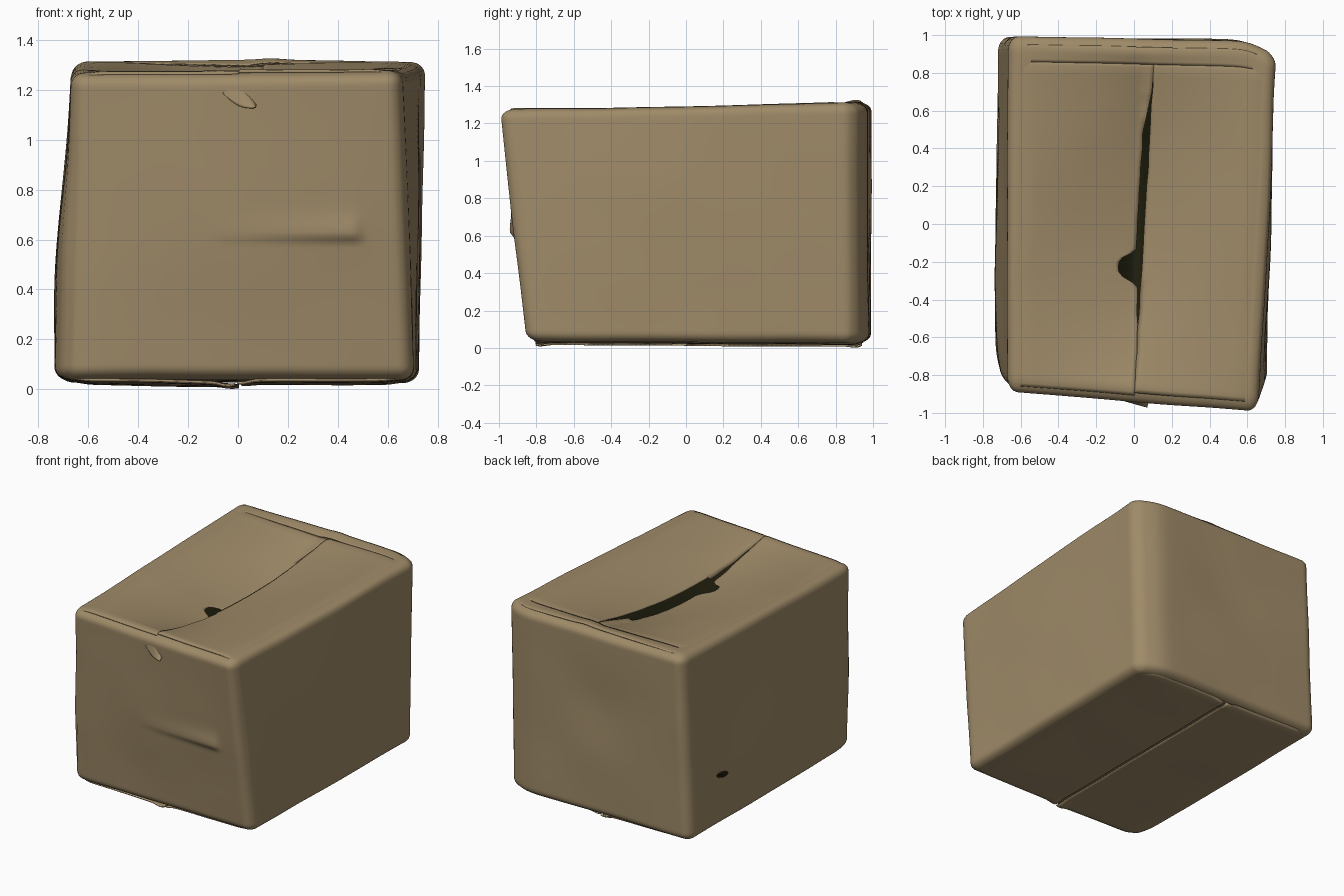
import bpy
import bmesh
import math
from mathutils import Vector, noise

if "Cube" in bpy.data.objects:
    bpy.data.objects.remove(bpy.data.objects["Cube"], do_unlink=True)


def make_material(name, colour):
    mat = bpy.data.materials.new(name)
    mat.use_nodes = True
    mat.diffuse_color = (*colour, 1)
    bsdf = mat.node_tree.nodes["Principled BSDF"]
    bsdf.inputs["Base Color"].default_value = (*colour, 1)
    bsdf.inputs["Roughness"].default_value = 0.9
    return mat


CARD = make_material("cardboard brown", (0.345, 0.255, 0.138))
DARK = make_material("dark interior", (0.014, 0.013, 0.004))

# Box corners: (x side, y side, z side) -> position
CORNERS = {
    (-1, -1, -1): (-0.735, -0.84, 0.04), (1, -1, -1): (0.705, -0.85, 0.035),
    (-1, 1, -1): (-0.72, 0.99, 0.025), (1, 1, -1): (0.725, 0.975, 0.025),
    (-1, -1, 1): (-0.67, -0.89, 1.265), (1, -1, 1): (0.655, -0.995, 1.275),
    (-1, 1, 1): (-0.665, 0.995, 1.315), (1, 1, 1): (0.755, 0.965, 1.315),
}
ROUND = 0.085


def bump(t, centre, width):
    return math.exp(-((t - centre) / width) ** 2)


def clamp(t, low=0.0, high=1.0):
    return max(low, min(high, t))


def sag(u, v):
    """How far the top has sunk towards the middle seam."""
    along = max(0, 1 - (v / 0.92) ** 2)
    depth = 0.155 if u < 0.04 else 0.13
    return depth * along * (1 - abs(u)) ** 1.3


def warp(u, v, w):
    """Map the unit cube to the battered, rounded box."""
    p = Vector((u, v, w))
    core = Vector([clamp(c, ROUND - 1, 1 - ROUND) for c in p])
    if (p - core).length > 0:
        p = core + (p - core).normalized() * ROUND
    q = Vector()
    for key, corner in CORNERS.items():
        weight = 1
        for side, c in zip(key, p):
            weight *= (1 + side * c) / 2
        q += Vector(corner) * weight
    if w > 0.99:
        q.z -= sag(u, v)
    # Bulging and dented walls
    if u < -0.99:
        q.x -= 0.026 * bump(v, -0.3, 0.7) * bump(w, -0.25, 0.6)
    if u > 0.99:
        q.x += 0.02 * bump(v, -0.1, 0.6) * bump(w, 0.2, 0.8)
    if v > 0.99:
        q.y -= 0.012 * bump(u, 0.0, 0.5) * bump(w, 0.2, 0.4)
    if v < -0.99:
        q.y -= 0.018 * bump(u, 0.2, 0.8) * bump(w, 0.1, 0.6)
        # Raised crease, sharp on its lower side
        ramp = clamp((q.x + 0.15) / 0.6) if q.x < 0.46 else bump(q.x, 0.46, 0.035)
        height = 0.07 if q.z > 0.62 else 0.022
        q.y -= 0.02 * ramp * bump(q.z, 0.62, height)
    # Crushed upright edges
    q.y -= 0.06 * bump(u, 1, 0.16) * bump(v, 1, 0.2)
    crush = bump(u, -1, 0.14) * bump(v, -1, 0.14) * clamp(0.5 - w / 2)
    q += Vector((0.03, 0.025, 0)) * crush
    q += noise.noise_vector(q * 2.6) * 0.004
    return q


def finish(name, bm, mats, thickness=0):
    bmesh.ops.recalc_face_normals(bm, faces=bm.faces)
    mesh = bpy.data.meshes.new(name)
    bm.to_mesh(mesh)
    bm.free()
    for mat in mats:
        mesh.materials.append(mat)
    obj = bpy.data.objects.new(name, mesh)
    bpy.context.collection.objects.link(obj)
    if thickness:
        mod = obj.modifiers.new("card thickness", "SOLIDIFY")
        mod.thickness = thickness
        mod.offset = 0
    bpy.ops.object.select_all(action="DESELECT")
    obj.select_set(True)
    bpy.context.view_layer.objects.active = obj
    bpy.ops.object.shade_smooth_by_angle(angle=math.radians(40))


def grid(name, func, nu, nv, thickness, mat=CARD):
    """Sheet whose points come from func(s, t), both from 0 to 1."""
    bm = bmesh.new()
    rows = [[bm.verts.new(func(i / nu, j / nv)) for j in range(nv + 1)]
            for i in range(nu + 1)]
    for a, b in zip(rows, rows[1:]):
        for j in range(nv):
            bm.faces.new((a[j], b[j], b[j + 1], a[j + 1]))
    finish(name, bm, [mat], thickness)


# Main box, dark below the gap between the top flaps
bm = bmesh.new()
bmesh.ops.create_cube(bm, size=2)
bmesh.ops.subdivide_edges(bm, edges=bm.edges, cuts=80, use_grid_fill=True)
for face in bm.faces:
    c = face.calc_center_median()
    if c.z > 0.99 and abs(c.x) < 0.3 and abs(c.y) < 0.8:
        face.material_index = 1
for vert in bm.verts:
    u, v, w = vert.co
    vert.co = warp(u, v, w)
    if w > 0.99:
        vert.co.z -= 0.15 * bump(u, 0, 0.2) * max(0, 1 - (v / 0.82) ** 2)
finish("box_body", bm, [CARD, DARK])


# Top and bottom flaps, meeting at the middle seam, outer edges blended in
def flap(name, side, level, front, back, lift):
    def point(s, t):
        v = front + (back - front) * t
        rise = lift
        if level > 0:
            rise *= 1 - v * v
            inner = 0.055 + 0.045 * v
            if side < 0:
                gap = clamp((v + 0.62) / 0.5) * clamp((0.72 - v) / 0.25)
                notch = math.exp(-((v + 0.26) / 0.075) ** 4)
                inner -= 0.055 * gap + 0.14 * notch
            inner += 0.006 * noise.noise(Vector((0, v * 9, side)))
        else:
            inner = 0.01 + side * 0.008
        u = inner + (side * 0.96 - inner) * s
        q = warp(u, v, level)
        blend = clamp((1 - s) * 7) * clamp((1 - t) * 25 + 0.3)
        q.z += level * (rise * (1 - s) + 0.012 * blend - 0.01)
        if level < 0:
            # Ragged tips at the ends of the bottom seam
            q.z -= 0.012 * bump(u, side * 0.04, 0.05) * bump(abs(v), 0.95, 0.06)
        return q
    grid(name, point, 30, 70, 0.008)


flap("top_flap_left", 1, 1, -0.95, 0.87, 0.022)
flap("top_flap_right", -1, 1, -0.97, 0.87, 0.004)
flap("bottom_flap_left", 1, -1, -0.96, 0.95, 0.004)
flap("bottom_flap_right", -1, -1, -0.96, 0.96, 0.014)


# Wrinkled strip along the rear of the top
def rear_strip(s, t):
    q = warp(-0.93 + 1.86 * s, 0.86 + 0.1 * t, 1)
    q.z += 0.009 * math.sin(math.pi * s) - 0.004 + 0.006 * bump(s, 0.57, 0.05)
    return q


grid("rear_top_strip", rear_strip, 40, 6, 0.005)


# Peeling tab at the top of the front
def tab(s, t):
    q = warp(-0.08 + 0.2 * s, -1, 0.88 - 0.1 * s)
    width = 0.075 * math.sin(math.pi * (0.08 + 0.87 * s))
    q.z += 0.03 * (1 - s) * s + width * (t - 0.5)
    q.y += 0.003 - 0.03 * s * (1 - t)
    return q


grid("front_tab", tab, 10, 6, 0.005)


# Small tear in the side wall
def tear(s, t):
    angle = 2 * math.pi * t
    q = warp(-1, 0.6 + 0.065 * s * math.cos(angle),
             -0.46 + 0.035 * s * math.sin(angle + 0.5))
    q.x -= 0.004
    return q


grid("side_tear", tear, 2, 14, 0.002, DARK)
